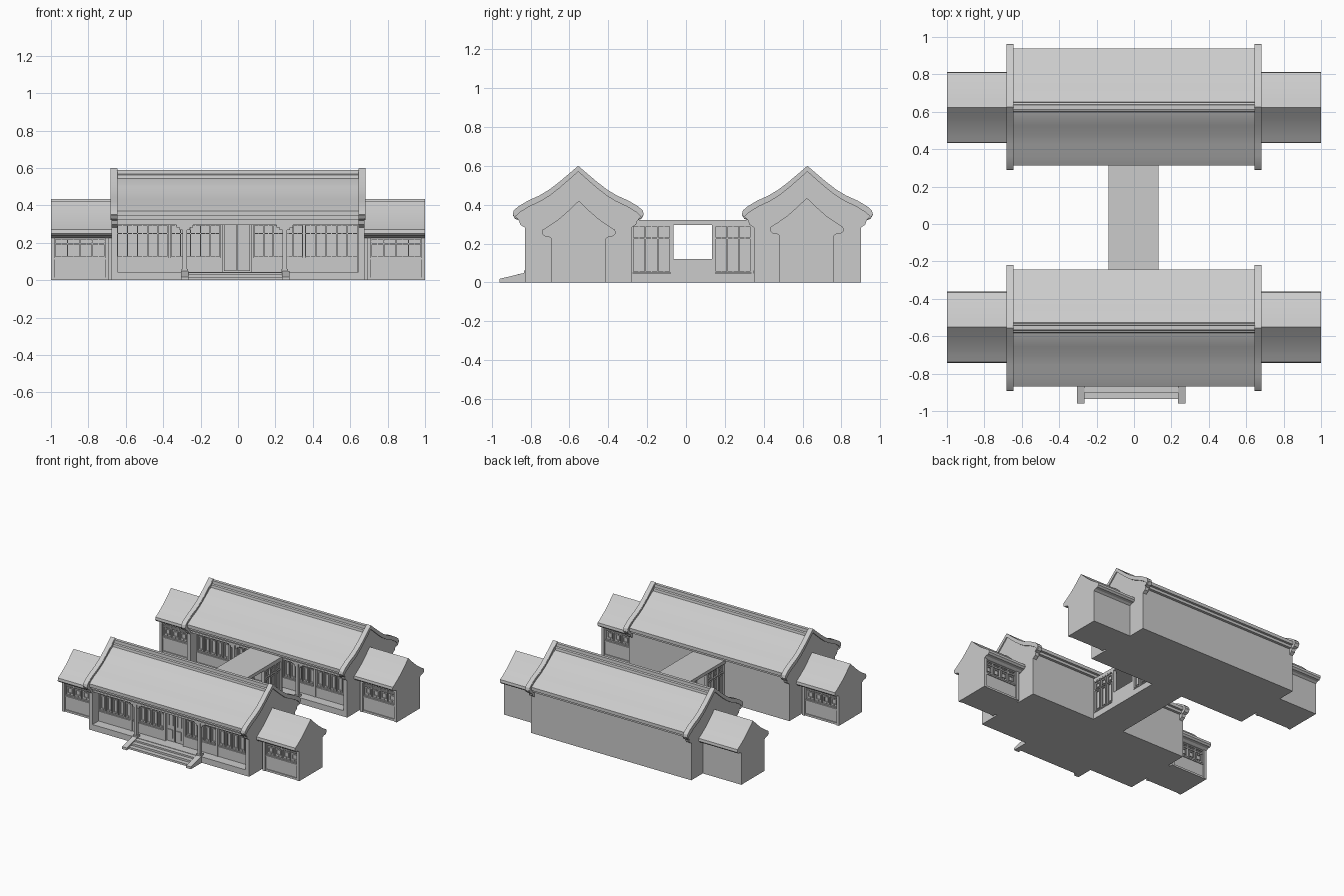
import bpy, bmesh, math

if "Cube" in bpy.data.objects:
    bpy.data.objects.remove(bpy.data.objects["Cube"])

# Half profiles as (distance from ridge, height), ridge to wall top
GABLE = [(0, .60), (.05, .557), (.1, .515), (.15, .477), (.2, .447), (.26, .42), (.31, .39),
         (.332, .37), (.337, .35), (.325, .33), (.305, .322), (.298, .30), (.275, .285)]
ROOF = [(0, .555), (.05, .535), (.1, .497), (.15, .461), (.2, .431), (.26, .403), (.3125, .37),
        (.3125, .345), (.295, .345), (.295, .325)]
WING = [(0, .42), (.05, .372), (.1, .328), (.15, .293), (.187, .27), (.19, .25), (.178, .238),
        (.155, .235), (.14, .225)]


def finish(bm, name, smooth=False):
    bmesh.ops.recalc_face_normals(bm, faces=bm.faces)
    me = bpy.data.meshes.new(name)
    bm.to_mesh(me)
    bm.free()
    ob = bpy.data.objects.new(name, me)
    bpy.context.collection.objects.link(ob)
    if smooth:
        bpy.ops.object.select_all(action='DESELECT')
        ob.select_set(True)
        bpy.context.view_layer.objects.active = ob
        bpy.ops.object.shade_smooth_by_angle(angle=math.radians(25))
    return ob


def boxes(name, items):
    """One object from boxes given as (x0, x1, y0, y1, z0, z1)."""
    bm = bmesh.new()
    for x0, x1, y0, y1, z0, z1 in items:
        vs = bmesh.ops.create_cube(bm, size=1)['verts']
        for v in vs:
            v.co = (x1 if v.co.x > 0 else x0, y1 if v.co.y > 0 else y0, z1 if v.co.z > 0 else z0)
    return finish(bm, name)


def prism(name, pts, x0, x1, smooth=False):
    """Extrude a closed (y, z) outline along x."""
    bm = bmesh.new()
    face = bm.faces.new([bm.verts.new((x0, y, z)) for y, z in pts])
    new = bmesh.ops.extrude_face_region(bm, geom=[face])['geom']
    bmesh.ops.translate(bm, vec=(x1 - x0, 0, 0), verts=[g for g in new if isinstance(g, bmesh.types.BMVert)])
    return finish(bm, name, smooth)


def outline(half, cy, dz=0, foot=None):
    """Mirror a half profile around the ridge, optionally down to the ground."""
    h = [(d, z + dz) for d, z in half]
    if foot is not None:
        h.append((h[-1][0], foot))
    return [(cy + d, z) for d, z in h] + [(cy - d, z) for d, z in reversed(h[1:])]


def window(name, face, plane, u0, u1, z0, z1, panes, t=.007):
    """Lattice window; face is '-y', '+y', '-x' or '+x'."""
    parts = [(u0, u1, z0, z0 + t, .012), (u0, u1, z1 - t, z1, .012)]
    w, zt = (u1 - u0) / panes, z0 + (z1 - z0) * .72
    parts.append((u0, u1, zt - t / 2, zt + t / 2, .01))
    for i in range(panes + 1):
        u = u0 + w * i
        parts.append((max(u0, u - t / 2), min(u1, u + t / 2), z0, z1, .012))
        if i < panes:
            # nested rings in upper and lower lights
            for a, b in ((z0 + t, zt), (zt, z1 - t)):
                m, s = min(w, b - a) * .22, .004
                l, r, lo, hi = u + m, u + w - m, a + m, b - m
                parts += [(l, r, lo, lo + s, .007), (l, r, hi - s, hi, .007),
                          (l, l + s, lo, hi, .007), (r - s, r, lo, hi, .007)]
                c = (l + r) / 2
                parts += [(c - s / 2, c + s / 2, hi, b, .006), (c - s / 2, c + s / 2, a, lo, .006)]
    sign = -1 if face[0] == '-' else 1
    out = []
    for a, b, lo, hi, d in parts:
        p, q = sorted((plane, plane + sign * d))
        out.append((a, b, p, q, lo, hi) if face[1] == 'y' else (p, q, a, b, lo, hi))
    boxes(name, out)


def hall(tag, cy):
    front, back, wall = cy - .275, cy + .275, cy - .185
    # floor, enclosed core and the beams over the porch
    boxes(tag + "_platform", [(-.65, .65, front, back, 0, .045)])
    boxes(tag + "_core", [(-.65, .65, wall, back, .045, .345)])
    boxes(tag + "_eave_beam", [(-.65, .65, front, front + .02, .295, .335),
                               (-.65, .65, front - .008, front, .312, .326)])
    # roof with ridge and eave tile rolls
    prism(tag + "_roof", outline(ROOF, cy), -.65, .65, True)
    prism(tag + "_ridge", [(cy - .028, .54), (cy - .024, .562), (cy - .014, .567), (cy - .012, .59),
                           (cy + .012, .59), (cy + .014, .567), (cy + .024, .562), (cy + .028, .54)], -.65, .65)
    for s in (-1, 1):
        # end walls and their raised slope caps
        a, b = sorted((s * .645, s * .675))
        prism(tag + "_end_wall", outline(GABLE, cy, -.003, 0), a, b, True)
        cap = [(cy + d, z) for d, z in GABLE[:11]] + [(cy + d * .97, z - .03) for d, z in reversed(GABLE[:8])]
        a, b = sorted((s * .647, s * .683))
        prism(tag + "_slope_cap", cap, a, b, True)
        prism(tag + "_slope_cap", [(2 * cy - y, z) for y, z in cap], a, b, True)
    # porch columns with plinths and corner brackets
    for x in (-.285, .25):
        boxes(tag + "_column", [(x - .012, x + .012, front, front + .024, .045, .335),
                                (x - .018, x + .018, front - .003, front + .03, .045, .06)])
        boxes(tag + "_bracket", [(x - .045, x + .045, front + .007, front + .017, .282, .297),
                                 (x - .028, x + .028, front + .007, front + .017, .268, .283)])
    # windows over low sill walls, and pilasters between bays
    for u0, u1, n in ((-.645, -.375, 5), (-.36, -.095, 5), (.085, .345, 5), (.36, .64, 5)):
        boxes(tag + "_sill", [(u0, u1, wall - .018, wall, .045, .12)])
        window(tag + "_window", '-y', wall, u0, u1, .12, .3, n)
    boxes(tag + "_pilasters", [(x - .008, x + .008, wall - .022, wall, .045, .335)
                               for x in (-.367, -.087, .077, .353)])
    # double door with raised panels
    door = []
    for x in (-.042, .03):
        door += [(x - .033, x + .033, wall - .01, wall, .05, .3),
                 (x - .02, x + .02, wall - .016, wall - .01, .075, .14),
                 (x - .022, x - .01, wall - .016, wall - .01, .17, .29),
                 (x + .01, x + .022, wall - .016, wall - .01, .17, .29)]
    boxes(tag + "_door", door)


def wings(tag, cy, dz, faces):
    for s in (-1, 1):
        a, b = sorted((s * .66, s * 1.0))
        prism(tag + "_wing_roof", outline(WING, cy, dz), a, b, True)
        # inset body, full-depth end wall and inner jamb
        y0 = cy - .14 + (.025 if '-y' in faces else 0)
        y1 = cy + .14 - (.025 if '+y' in faces else 0)
        boxes(tag + "_wing_body", [(a, b, y0, y1, 0, .24)])
        jambs = []
        for j in (.978, .69):
            p, q = sorted((s * j, s * (j + .022)))
            jambs.append((p, q, cy - .14, cy + .14, 0, .235 + dz))
        boxes(tag + "_wing_jambs", jambs)
        u0, u1 = sorted((s * .712, s * .978))
        for f in faces:
            k = -1 if f == '-y' else 1
            plane = y0 if k < 0 else y1

            def band(d0, d1, z0, z1):
                p, q = sorted((plane + k * d0, plane + k * d1))
                return (u0, u1, p, q, z0, z1)
            boxes(tag + "_wing_sill", [band(0, .013, 0, .11), band(0, .02, .11, .12),
                                       band(0, .02, 0, .015), band(0, .025, .225, .24 + dz)])
            window(tag + "_wing_window", f, plane, u0, u1, .12, .225, 4)


hall("front_hall", -.555)
hall("rear_hall", .625)
wings("front", -.552, 0, ('-y', '+y'))
wings("rear", .622, .015, ('-y',))

# Entrance steps with sloping side stones
boxes("entrance_steps", [(-.265, .235, y, -.82, 0, z) for y, z in ((-.935, .015), (-.9, .03), (-.865, .042))])
for x in (-.305, .235):
    prism("step_side", [(-.825, 0), (-.825, .05), (-.84, .047), (-.96, .018), (-.96, 0)], x, x + .04)

# Covered corridor joining the halls, open through the middle
boxes("corridor_floor", [(-.135, .13, -.29, .36, 0, .045)])
boxes("corridor_roof", [(-.135, .13, -.3, .36, .295, .32)])
for s in (-1, 1):
    a, b = sorted((s * .105, s * .13))
    w0, w1 = sorted((s * .108, s * .117))
    boxes("corridor_posts", [(a, b, y - .008, y + .008, .045, .3) for y in (-.282, -.073, .143, .342)])
    boxes("corridor_walls", [(w0, w1, -.275, -.08, .045, .3), (w0, w1, .15, .335, .045, .3),
                             (a, b, -.065, .135, .045, .12)])
    for y0, y1 in ((-.274, -.081), (.151, .334)):
        window("corridor_window", '-x' if s < 0 else '+x', s * .117, y0, y1, .05, .295, 3)
